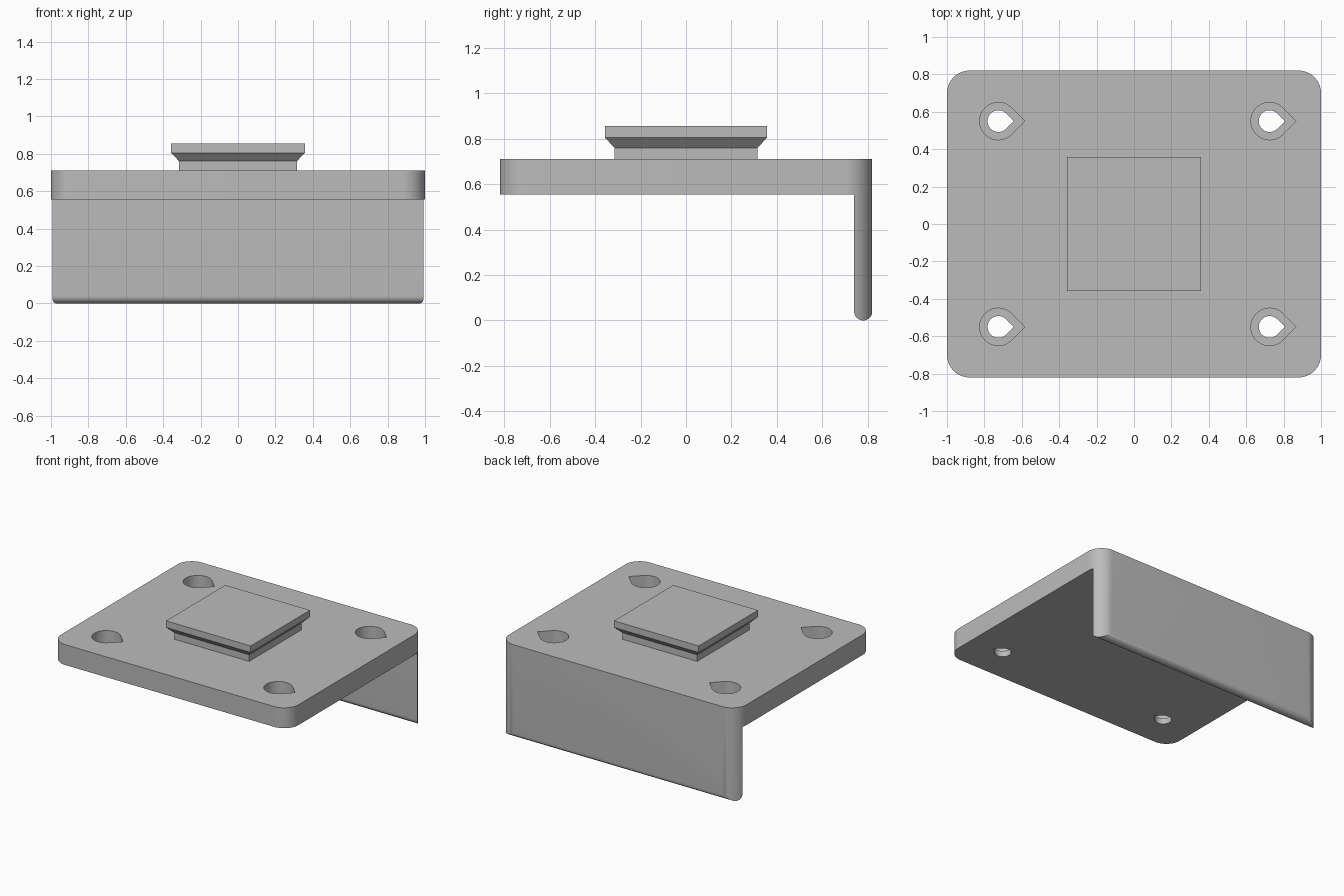
import bpy, bmesh, math
from mathutils import Vector

if "Cube" in bpy.data.objects:
    bpy.data.objects.remove(bpy.data.objects["Cube"])

# Plain grey finish
grey = bpy.data.materials.new("plain grey")
grey.use_nodes = True
COLOUR = (0.5, 0.5, 0.5, 1)
grey.diffuse_color = COLOUR
grey.node_tree.nodes["Principled BSDF"].inputs["Base Color"].default_value = COLOUR


def arc(cx, cy, r, start, end, steps):
    angles = [math.radians(start + (end - start) * i / steps) for i in range(steps + 1)]
    return [(cx + r * math.cos(a), cy + r * math.sin(a)) for a in angles]


def extrude(name, outline, to_3d, direction):
    """Turn a flat outline into a solid prism."""
    bm = bmesh.new()
    face = bm.faces.new([bm.verts.new(to_3d(*p)) for p in outline])
    side = bmesh.ops.extrude_face_region(bm, geom=[face])
    moved = [v for v in side["geom"] if isinstance(v, bmesh.types.BMVert)]
    bmesh.ops.translate(bm, vec=Vector(direction), verts=moved)
    bmesh.ops.recalc_face_normals(bm, faces=bm.faces)
    mesh = bpy.data.meshes.new(name)
    bm.to_mesh(mesh)
    bm.free()
    mesh.materials.append(grey)
    obj = bpy.data.objects.new(name, mesh)
    bpy.context.collection.objects.link(obj)
    return obj


def add_boolean(target, cutter, operation):
    cutter.hide_render = True
    mod = target.modifiers.new(cutter.name, "BOOLEAN")
    mod.operation, mod.object, mod.solver = operation, cutter, "EXACT"
    cutters.append(cutter)


W, D, TOP, UNDER = 1.0, 0.82, 0.71, 0.555
CORNER, LIP = 0.12, 0.08
cutters = []

# Body: rounded footprint, trimmed to an L shape with a round lower edge
footprint = []
for sx, sy, start in ((1, 1, 0), (-1, 1, 90), (-1, -1, 180), (1, -1, 270)):
    footprint += arc(sx * (W - CORNER), sy * (D - CORNER), CORNER, start, start + 90, 16)
body = extrude("plate_with_lip", footprint, lambda x, y: (x, y, -0.1), (0, 0, TOP + 0.1))

profile = [(-1, 1), (-1, UNDER), (D - LIP, UNDER)]
profile += arc(D - LIP / 2, LIP / 2, LIP / 2, 180, 360, 20)
profile += [(D, 1)]
side_profile = extrude("side_profile", profile, lambda y, z: (-1.2, y, z), (2.4, 0, 0))
add_boolean(body, side_profile, "INTERSECT")

# Teardrop screw holes, each with a wider recess on top
for x in (-0.725, 0.725):
    for y in (-0.55, 0.55):
        for part, r, z in (("recess", 0.1, 0.6), ("hole", 0.058, 0.4)):
            drop = arc(x, y, r, 45, 315, 36) + [(x + r * math.sqrt(2), y)]
            cutter = extrude(part, drop, lambda u, v: (u, v, z), (0, 0, 0.5))
            add_boolean(body, cutter, "DIFFERENCE")

# Bake the cuts and drop the cutters
graph = bpy.context.evaluated_depsgraph_get()
baked = bpy.data.meshes.new_from_object(body.evaluated_get(graph))
body.modifiers.clear()
body.data = baked
for cutter in cutters:
    bpy.data.objects.remove(cutter)

# Square mounting block: a neck flaring out to a flat cap
block = extrude("mounting_block", [(-1, -1), (1, -1), (1, 1), (-1, 1)],
                lambda x, y: (0.315 * x, 0.315 * y, TOP - 0.01), (0, 0, 0.06))
bm = bmesh.new()
bm.from_mesh(block.data)
for z, half in ((0.805, 0.357), (0.855, 0.357)):
    top = max(bm.faces, key=lambda f: f.calc_center_median().z)
    new = bmesh.ops.extrude_face_region(bm, geom=[top])
    bmesh.ops.delete(bm, geom=[top], context="FACES_ONLY")
    for v in new["geom"]:
        if isinstance(v, bmesh.types.BMVert):
            v.co = (math.copysign(half, v.co.x), math.copysign(half, v.co.y), z)
bmesh.ops.recalc_face_normals(bm, faces=bm.faces)
bm.to_mesh(block.data)
bm.free()

# Smooth the rounded edges only
bpy.ops.object.select_all(action="DESELECT")
body.select_set(True)
bpy.context.view_layer.objects.active = body
bpy.ops.object.shade_smooth_by_angle(angle=math.radians(30))
